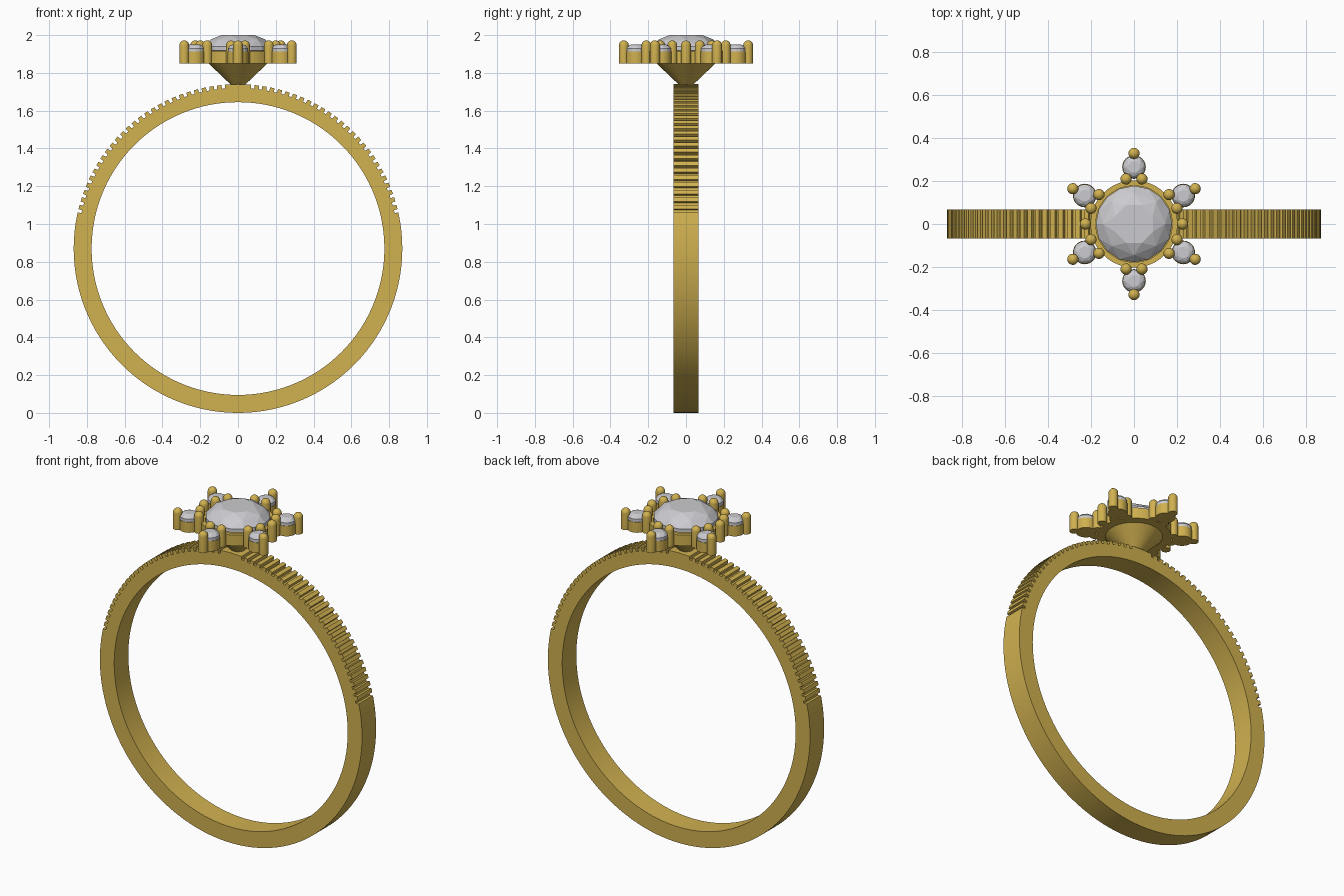
import bpy, bmesh
from math import radians, sin, cos, pi

cube = bpy.data.objects.get("Cube")
if cube:
    bpy.data.objects.remove(cube)


def material(name, rgb):
    m = bpy.data.materials.new(name)
    m.use_nodes = True
    m.diffuse_color = (*rgb, 1)
    m.node_tree.nodes["Principled BSDF"].inputs["Base Color"].default_value = (*rgb, 1)
    return m


gold = material("gold", (0.635, 0.44, 0.08))
crystal = material("clear_crystal", (0.6, 0.6, 0.63))


def finish(bm, name, mat, smooth=True):
    bmesh.ops.recalc_face_normals(bm, faces=bm.faces)
    me = bpy.data.meshes.new(name)
    bm.to_mesh(me)
    bm.free()
    me.materials.append(mat)
    ob = bpy.data.objects.new(name, me)
    bpy.context.collection.objects.link(ob)
    if smooth:
        bpy.ops.object.select_all(action='DESELECT')
        ob.select_set(True)
        bpy.context.view_layer.objects.active = ob
        bpy.ops.object.shade_smooth_by_angle(angle=radians(30))
    return ob


def lathe(name, profile, x=0, y=0, n=48):
    """Spin a profile of (radius, z) points, starting and ending on the axis."""
    bm = bmesh.new()
    vs = [bm.verts.new((r, 0, z)) for r, z in profile]
    edges = [bm.edges.new(pair) for pair in zip(vs, vs[1:])]
    bmesh.ops.spin(bm, geom=vs + edges, cent=(0, 0, 0), axis=(0, 0, 1),
                   angle=2 * pi, steps=n)
    bmesh.ops.remove_doubles(bm, verts=bm.verts, dist=1e-5)
    bmesh.ops.translate(bm, verts=bm.verts, vec=(x, y, 0))
    return finish(bm, name, gold)


def stone(name, rings, x=0, y=0, turn=0):
    """Faceted stone as the hull of rings (radius, z, sides, twist in degrees)."""
    bm = bmesh.new()
    for r, z, n, twist in rings:
        for i in range(n):
            a = 2 * pi * i / n + radians(twist) + turn
            bm.verts.new((x + r * cos(a), y + r * sin(a), z))
    hull = bmesh.ops.convex_hull(bm, input=bm.verts)
    loose = {v for v in hull["geom_interior"] if isinstance(v, bmesh.types.BMVert)}
    bmesh.ops.delete(bm, geom=list(loose), context='VERTS')
    bmesh.ops.dissolve_limit(bm, angle_limit=radians(1), verts=bm.verts, edges=bm.edges)
    return finish(bm, name, crystal, smooth=False)


def prong(name, radius, angle):
    r, top = 0.026, 1.946
    dome = [(r * cos(i * pi / 12), top + r * sin(i * pi / 12)) for i in range(6)]
    lathe(name, [(0, 1.85), (r, 1.85)] + dome + [(0, top + r)],
          radius * cos(angle), radius * sin(angle), 20)


# Band with grooves cut across both shoulders
R, GROOVE, INNER, HALF, MID = 0.87, 0.85, 0.775, 0.067, 0.87
stations = [(a, R) for a in range(180, 360, 3)]
stations += [(a, R) for a in (0, 3, 6, 9, 12, 87, 90, 93, 168, 171, 174, 177)]
for k in range(27):
    c = 13.3 + 2.75 * k
    for side in (c, 180 - c):
        stations += [(side - 0.62, R), (side - 0.52, GROOVE),
                     (side + 0.52, GROOVE), (side + 0.62, R)]
bm = bmesh.new()
sections = []
for a, outer in sorted(stations):
    t = radians(a)
    sections.append([bm.verts.new((r * cos(t), y, MID + r * sin(t)))
                     for r, y in ((INNER, -HALF), (outer, -HALF),
                                  (outer, HALF), (INNER, HALF))])
for s, t in zip(sections, sections[1:] + sections[:1]):
    for i in range(4):
        j = (i + 1) % 4
        bm.faces.new((s[i], s[j], t[j], t[i]))
finish(bm, "band", gold)

# Centre setting: cone and rimmed cup
lathe("setting_cone", [(0, 1.73), (0.035, 1.735), (0.158, 1.852), (0, 1.852)])
lathe("centre_cup", [(0, 1.85), (0.203, 1.85), (0.203, 1.915),
                     (0.178, 1.915), (0.178, 1.89), (0, 1.89)])
stone("centre_stone", [(0.095, 2.0, 8, 22.5), (0.145, 1.977, 8, 0),
                       (0.178, 1.94, 16, 0), (0.178, 1.918, 16, 0),
                       (0.1, 1.893, 8, 0)])

# Six side stones, each in a cup held by three prongs
for k in range(6):
    a = radians(30 + 60 * k)
    x, y = 0.265 * cos(a), 0.265 * sin(a)
    lathe(f"side_cup_{k}", [(0, 1.85), (0.055, 1.85), (0.055, 1.912), (0, 1.912)], x, y, 24)
    stone(f"side_stone_{k}", [(0.028, 1.95, 8, 22.5), (0.043, 1.943, 8, 0),
                              (0.053, 1.93, 16, 0), (0.053, 1.91, 16, 0)], x, y, a)
    prong(f"outer_prong_{k}", 0.329, a)
    for side in (-1, 1):
        prong(f"inner_prong_{k}_{'a' if side < 0 else 'b'}", 0.213, a + side * radians(10))

# Extra prongs in line with the band
prong("left_prong", 0.226, 0)
prong("right_prong", 0.226, pi)
